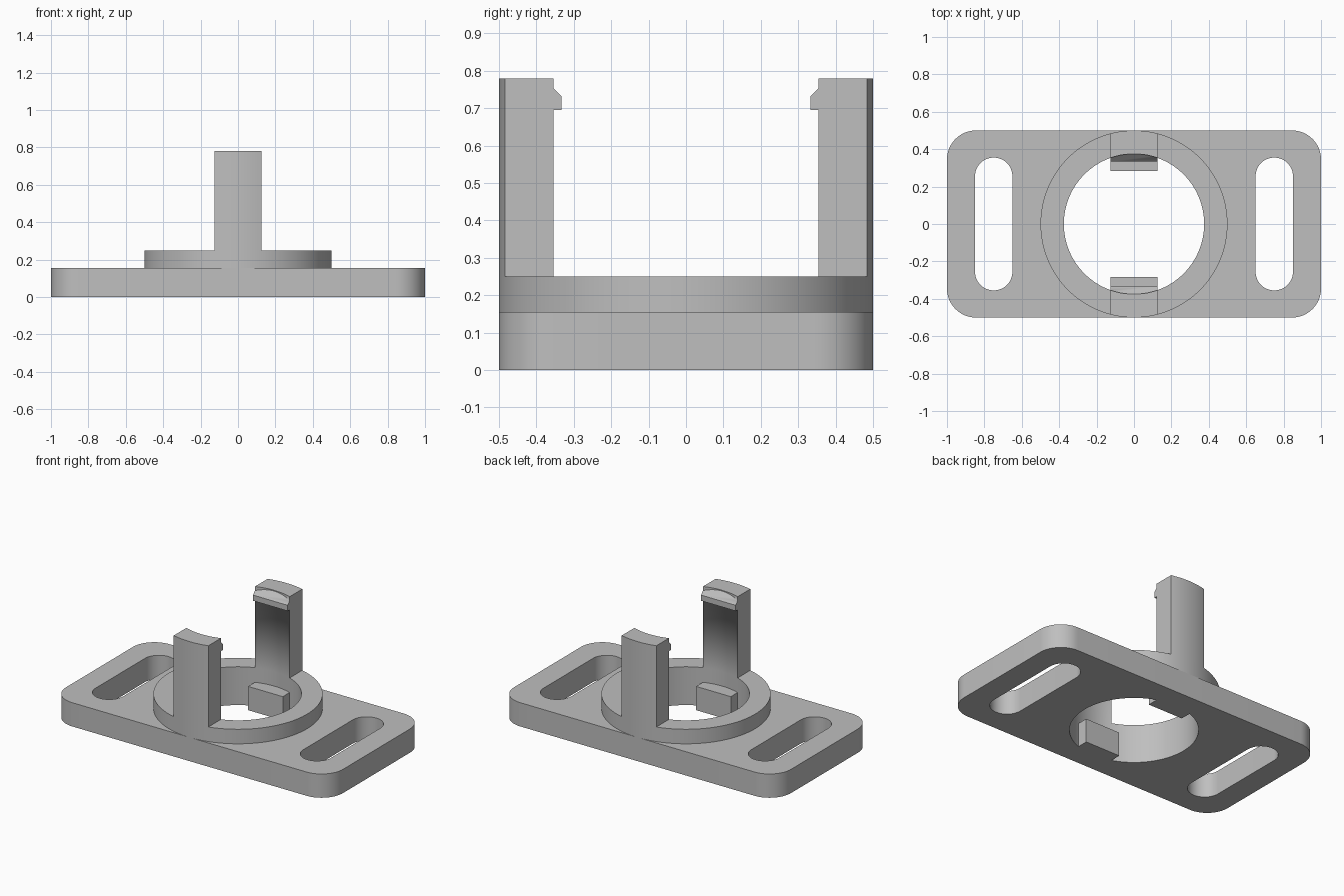
import bpy, math
from math import pi, sin, cos
from mathutils import Matrix

if "Cube" in bpy.data.objects:
    bpy.data.objects.remove(bpy.data.objects["Cube"], do_unlink=True)

PLATE_TOP, RING_TOP, ARM_TOP = 0.155, 0.25, 0.78
R_OUT, R_IN, HALF_W = 0.5, 0.375, 0.125

grey = bpy.data.materials.new("plain grey")
grey.use_nodes = True
grey.diffuse_color = (0.52, 0.52, 0.52, 1)
grey.node_tree.nodes["Principled BSDF"].inputs["Base Color"].default_value = grey.diffuse_color


def arc(cx, cy, r, a0, a1, n):
    return [(cx + r * cos(a0 + (a1 - a0) * i / n), cy + r * sin(a0 + (a1 - a0) * i / n))
            for i in range(n + 1)]


def circle(r, n=128):
    return arc(0, 0, r, 0, 2 * pi, n)[:-1]


def rounded(cx, hx, hy, r, n=16):
    """Rectangle outline with round corners."""
    points = []
    for k, (sx, sy) in enumerate([(1, 1), (-1, 1), (-1, -1), (1, -1)]):
        points += arc(cx + sx * (hx - r), sy * (hy - r), r, k * pi / 2, (k + 1) * pi / 2, n)
    return points


def prism(name, loops, z0, z1):
    """Extrude a flat outline; further loops become holes."""
    curve = bpy.data.curves.new(name, "CURVE")
    curve.dimensions, curve.fill_mode = "2D", "BOTH"
    curve.extrude = (z1 - z0) / 2
    for loop in loops:
        spline = curve.splines.new("POLY")
        spline.points.add(len(loop) - 1)
        for point, (x, y) in zip(spline.points, loop):
            point.co = (x, y, 0, 1)
        spline.use_cyclic_u = True
    helper = bpy.data.objects.new(name + " outline", curve)
    bpy.context.scene.collection.objects.link(helper)
    bpy.context.view_layer.update()
    mesh = bpy.data.meshes.new_from_object(helper.evaluated_get(bpy.context.evaluated_depsgraph_get()))
    bpy.data.objects.remove(helper, do_unlink=True)
    mesh.transform(Matrix.Translation((0, 0, (z0 + z1) / 2)))
    obj = bpy.data.objects.new(name, mesh)
    bpy.context.scene.collection.objects.link(obj)
    bpy.ops.object.select_all(action="DESELECT")
    obj.select_set(True)
    bpy.context.view_layer.objects.active = obj
    bpy.ops.object.mode_set(mode="EDIT")
    bpy.ops.mesh.select_all(action="SELECT")
    bpy.ops.mesh.remove_doubles(threshold=0.0001)
    bpy.ops.mesh.normals_make_consistent(inside=False)
    bpy.ops.object.mode_set(mode="OBJECT")
    mesh.materials.clear()
    mesh.materials.append(grey)
    bpy.ops.object.shade_smooth_by_angle(angle=math.radians(30))
    return obj


def rear_copy(obj, name):
    """Matching part on the opposite side, turned half a turn."""
    copy = bpy.data.objects.new(name, obj.data.copy())
    copy.data.transform(Matrix.Rotation(pi, 4, "Z"))
    bpy.context.scene.collection.objects.link(copy)


# Base plate with two slots and the centre hole
prism("base_plate", [rounded(0, 1, 0.5, 0.155), rounded(-0.75, 0.1, 0.355, 0.1),
                     rounded(0.75, 0.1, 0.355, 0.1), circle(R_IN)], 0, PLATE_TOP)

# Raised collar
prism("collar_ring", [circle(R_OUT), circle(R_IN)], PLATE_TOP, RING_TOP)

# Upright arm following the collar's curve
a_out, a_in = math.asin(HALF_W / R_OUT), math.asin(HALF_W / R_IN)
down = -pi / 2
inner = arc(0, 0, R_IN, down + a_in, down - a_in, 16)
arm = prism("front_arm", [arc(0, 0, R_OUT, down - a_out, down + a_out, 16) + inner],
            RING_TOP, ARM_TOP)

# Chamfered hook, drawn as a side profile and joined to the arm
hook = prism("hook", [[(-0.42, 0.695), (-0.333, 0.695), (-0.333, 0.732),
                       (-0.38, ARM_TOP), (-0.42, ARM_TOP)]], -HALF_W, HALF_W)
hook.data.transform(Matrix(((0, 0, 1, 0), (1, 0, 0, 0), (0, 1, 0, 0), (0, 0, 0, 1))))
join = arm.modifiers.new("join hook", "BOOLEAN")
join.operation, join.solver, join.object = "UNION", "EXACT", hook
bpy.context.view_layer.update()
joined = bpy.data.meshes.new_from_object(arm.evaluated_get(bpy.context.evaluated_depsgraph_get()))
arm.modifiers.clear()
arm.data = joined
bpy.data.objects.remove(hook, do_unlink=True)
rear_copy(arm, "rear_arm")

# Stop blocks inside the hole
stop = prism("front_stop", [[(-HALF_W, -0.283), (HALF_W, -0.283)] + inner], 0, PLATE_TOP)
rear_copy(stop, "rear_stop")
